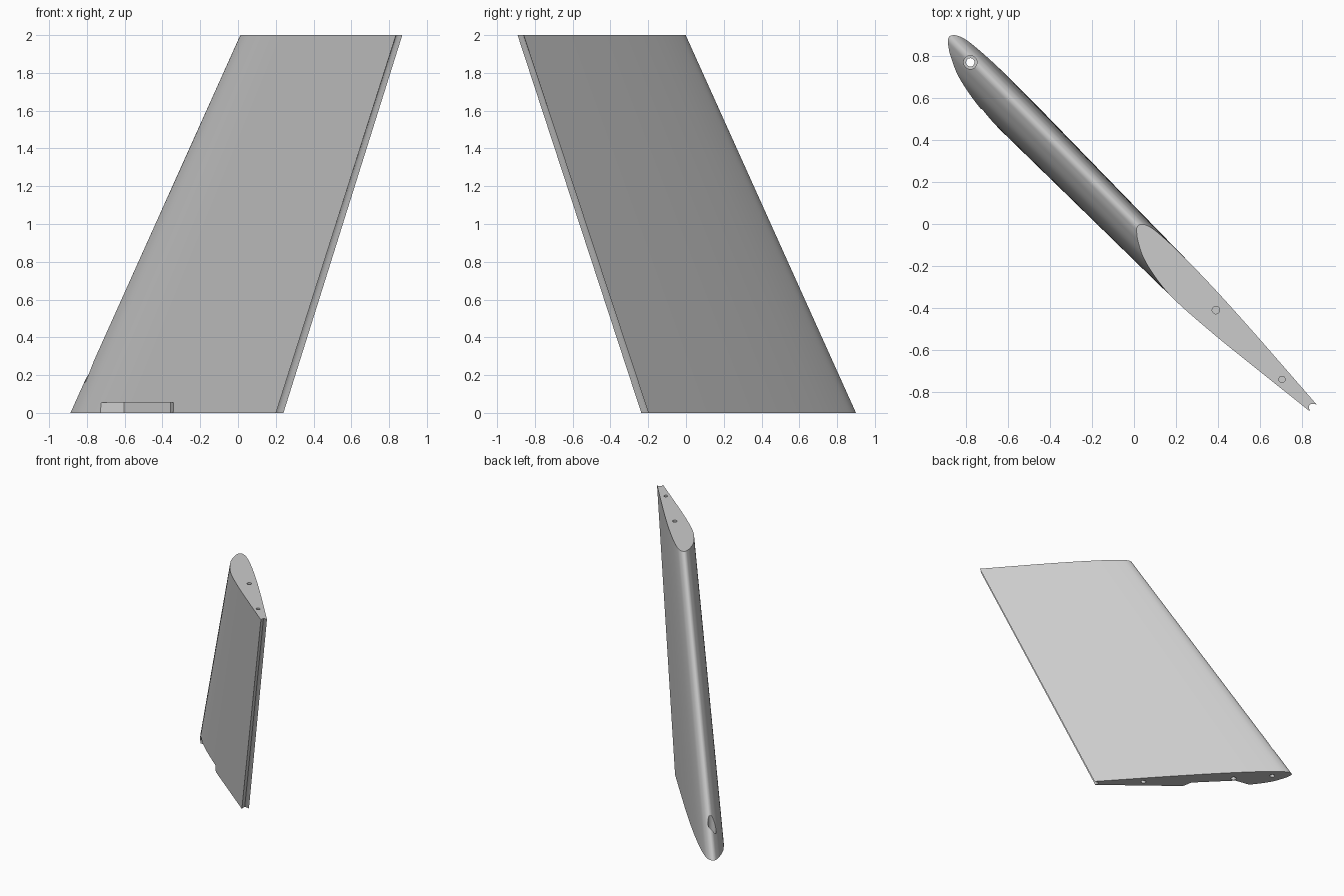
import bpy, bmesh, math
from mathutils import Vector

if "Cube" in bpy.data.objects:
    bpy.data.objects.remove(bpy.data.objects["Cube"])

R = math.sqrt(0.5)
grey = bpy.data.materials.new("light grey")
grey.diffuse_color = (0.6, 0.6, 0.6, 1)
grey.use_nodes = True
grey.node_tree.nodes["Principled BSDF"].inputs["Base Color"].default_value = grey.diffuse_color


def place(s, t, z):
    """s runs along the chord, t across the thickness."""
    return Vector(((s + t) * R, (t - s) * R, z))


def curve(points, steps=8):
    """Smooth open curve through the points."""
    p = [Vector(q) for q in points]
    p = [2 * p[0] - p[1]] + p + [2 * p[-1] - p[-2]]
    out = []
    for i in range(1, len(p) - 2):
        a, b, c, d = p[i - 1:i + 3]
        for k in range(steps):
            u = k / steps
            out.append(0.5 * (2 * b + (c - a) * u + (2 * a - 5 * b + 4 * c - d) * u * u
                              + (3 * b - a - 3 * c + d) * u ** 3))
    return out + [p[-2]]


def loft(name, low, high):
    """Solid between two matching rings."""
    bm = bmesh.new()
    a = [bm.verts.new(v) for v in low]
    b = [bm.verts.new(v) for v in high]
    n = len(a)
    for i in range(n):
        j = (i + 1) % n
        bm.faces.new((a[i], a[j], b[j], b[i]))
    bm.faces.new(a[::-1])
    bm.faces.new(b)
    bmesh.ops.recalc_face_normals(bm, faces=bm.faces)
    mesh = bpy.data.meshes.new(name)
    bm.to_mesh(mesh)
    bm.free()
    mesh.materials.append(grey)
    ob = bpy.data.objects.new(name, mesh)
    bpy.context.collection.objects.link(ob)
    return ob


def rod(name, s, t, r, z0, z1, ds=0.0, n=24):
    """Cylinder cutter, leaning along the chord by ds per unit of height."""
    ring = [(r * math.cos(math.tau * i / n), r * math.sin(math.tau * i / n)) for i in range(n)]
    return loft(name, [place(s + x, t + y, z0) for x, y in ring],
                [place(s + x + ds * (z1 - z0), t + y, z1) for x, y in ring])


# Wing section: trailing edge, around the nose, back to the trailing edge
profile = curve([(1.223, 0.007), (0.98, 0.024), (0.739, 0.040), (0.48, 0.053), (0.247, 0.057),
                 (0.10, 0.050), (0.045, 0.037), (0.022, 0.018), (0.021, 0.0), (0.036, -0.018),
                 (0.076, -0.047), (0.156, -0.085), (0.283, -0.112), (0.42, -0.118),
                 (0.668, -0.1), (0.919, -0.073), (1.222, -0.039)])
# Hollow groove along the trailing edge
profile += [Vector((1.2225 - 0.022 * math.sin(math.pi * k / 8), -0.039 + 0.046 * k / 8))
            for k in range(1, 8)]


def root(p):
    f = (p.x - 0.018) / 1.205
    return place(-1.255 + 1.566 * f, p.y * 1.18 + 0.021 * f, 0)


wing = loft("wing_panel", [root(p) for p in profile], [place(p.x, p.y, 2) for p in profile])

# Cutters: root recess, wiring hole with counterbore, spar holes at each end
recess = [(-0.96, -0.2), (-0.92, -0.14), (-0.80, -0.055), (-0.45, -0.055), (-0.33, -0.14), (-0.27, -0.2)]
cutters = [
    loft("recess_cutter", [place(s, t, -0.1) for s, t in recess],
         [place(s, t, 0.055) for s, t in recess]),
    rod("wiring_hole_cutter", -1.096, -0.007, 0.020, -0.1, 0.6),
    rod("counterbore_cutter", -1.096, -0.007, 0.032, 0.06, 0.6),
    rod("front_spar_top_cutter", 0.566, -0.014, 0.018, 1.85, 2.1),
    rod("rear_spar_top_cutter", 1.022, -0.025, 0.015, 1.85, 2.1),
    rod("front_spar_root_cutter", -0.854, -0.02, 0.022, -0.1, 0.15, 0.65),
    rod("rear_spar_root_cutter", -0.14, -0.01, 0.020, -0.1, 0.15, 0.65),
]
bpy.context.view_layer.objects.active = wing
for c in cutters:
    m = wing.modifiers.new(c.name, 'BOOLEAN')
    m.operation = 'DIFFERENCE'
    m.solver = 'EXACT'
    m.object = c
    bpy.ops.object.modifier_apply(modifier=m.name)
    bpy.data.objects.remove(c)

bpy.ops.object.select_all(action='DESELECT')
wing.select_set(True)
bpy.ops.object.shade_smooth_by_angle(angle=math.radians(30))
